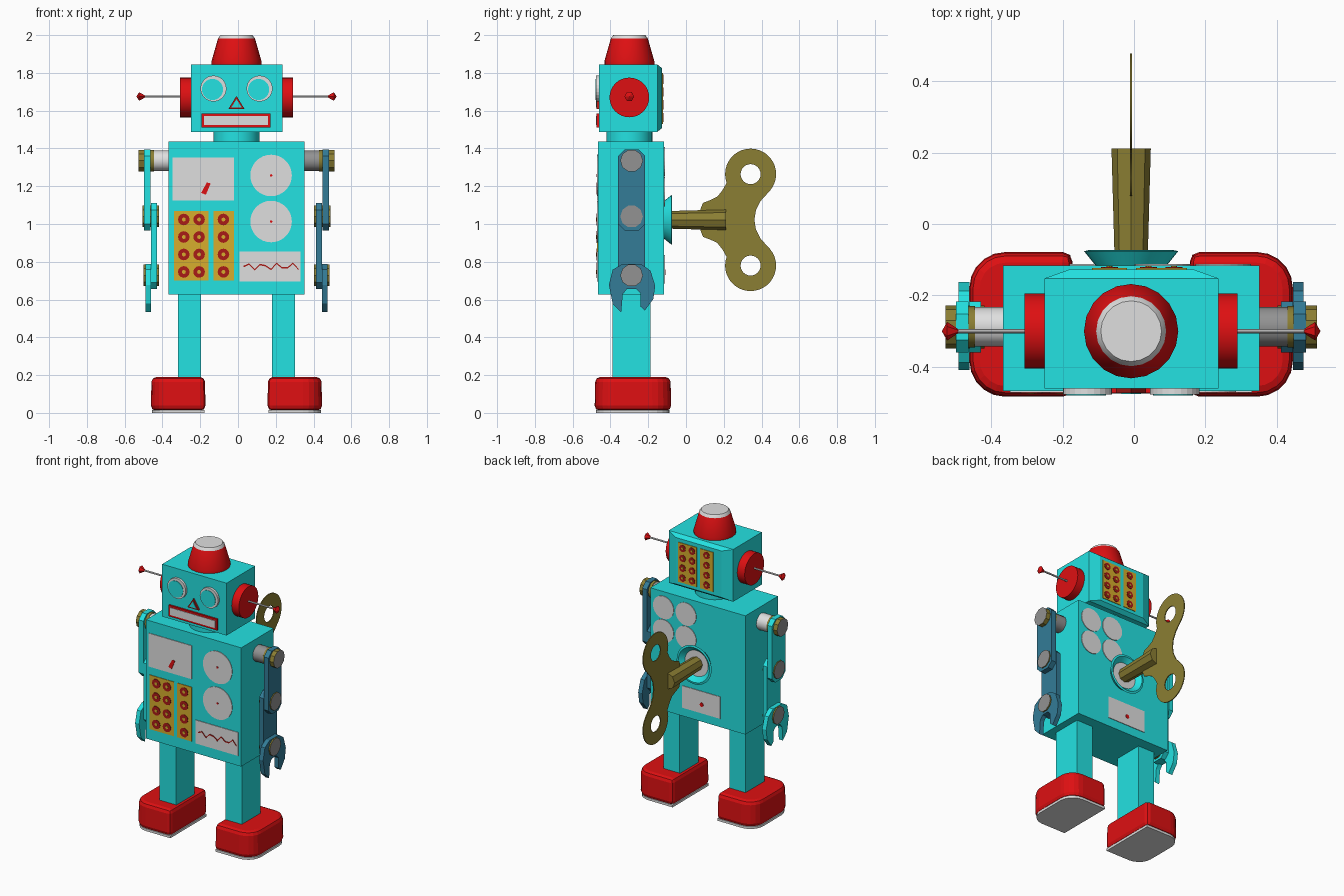
import bpy, bmesh
from math import sin, cos, pi, radians
from mathutils import Vector

if "Cube" in bpy.data.objects:
    bpy.data.objects.remove(bpy.data.objects["Cube"])


def colour(name, r, g, b):
    m = bpy.data.materials.new(name)
    m.use_nodes = True
    m.diffuse_color = (r, g, b, 1)
    m.node_tree.nodes["Principled BSDF"].inputs["Base Color"].default_value = (r, g, b, 1)
    return m


CYAN = colour("cyan paint", .017, .76, .76)
RED = colour("red paint", .73, .005, .006)
WHITE = colour("white paint", .74, .74, .74)
GOLD = colour("gold paint", .68, .42, .026)
OLIVE = colour("olive brass", .26, .21, .033)
BLUE = colour("blue steel", .033, .2, .31)
GREY = colour("grey metal", .29, .29, .29)
MAROON = colour("dark red", .4, .011, .008)

CX, CY = -.008, -.3          # centre line of the robot
FRONT, BACK = -.467, -.116   # torso faces
FACE = -.461                 # head front


def point(axis, u, v, w):
    """u, v across the axis and w along it."""
    return {"x": (w, u, v), "y": (u, w, v), "z": (u, v, w)}[axis]


def finish(name, bm, mats, smooth=False):
    bmesh.ops.remove_doubles(bm, verts=bm.verts, dist=.0001)
    bmesh.ops.recalc_face_normals(bm, faces=bm.faces)
    me = bpy.data.meshes.new(name)
    bm.to_mesh(me)
    bm.free()
    for m in mats:
        me.materials.append(m)
    ob = bpy.data.objects.new(name, me)
    bpy.context.collection.objects.link(ob)
    if smooth:
        bpy.ops.object.select_all(action="DESELECT")
        ob.select_set(True)
        bpy.context.view_layer.objects.active = ob
        bpy.ops.object.shade_smooth_by_angle(angle=radians(35))
    return ob


def prism(name, shapes, axis, lo, hi, mat):
    """Extrude one or more outlines along an axis."""
    bm = bmesh.new()
    for pts in shapes:
        a = [bm.verts.new(point(axis, u, v, lo)) for u, v in pts]
        b = [bm.verts.new(point(axis, u, v, hi)) for u, v in pts]
        bm.faces.new(a)
        bm.faces.new(b)
        for i in range(len(pts)):
            j = (i + 1) % len(pts)
            bm.faces.new((a[i], a[j], b[j], b[i]))
    return finish(name, bm, [mat])


def lathe(name, axis, u, v, profile, mats, n=32):
    """Revolve (radius, height) points; one material per segment."""
    bm = bmesh.new()
    rings = [[bm.verts.new(point(axis, u + r * cos(2 * pi * i / n), v + r * sin(2 * pi * i / n), w))
              for i in range(n)] for r, w in profile]
    for k in range(len(rings) - 1):
        for i in range(n):
            j = (i + 1) % n
            f = bm.faces.new((rings[k][i], rings[k][j], rings[k + 1][j], rings[k + 1][i]))
            f.material_index = min(k, len(mats) - 1)
    bmesh.ops.dissolve_degenerate(bm, dist=.0001, edges=bm.edges)
    return finish(name, bm, mats, n > 10)


def rod(name, axis, u, v, r, a, b, mats, n=32):
    return lathe(name, axis, u, v, [(0, a), (r, a), (r, b), (0, b)], mats, n)


def rect(u0, u1, v0, v1):
    return [(u0, v0), (u1, v0), (u1, v1), (u0, v1)]


def disc(u, v, r, n=24):
    return [(u + r * cos(2 * pi * i / n), v + r * sin(2 * pi * i / n)) for i in range(n)]


def plate(name, shapes, y, out, mat, lift=.004):
    """Thin painted plate lying on a front (out=-1) or back (out=1) face."""
    return prism(name, shapes, "y", y, y + out * lift, mat)


def button_panels(name, panels, z0, z1, y, out, r):
    """Gold panels with columns of ringed buttons: (x0, x1, columns)."""
    spots = []
    for x0, x1, cols in panels:
        for c in cols:
            spots += [(c, z0 + (z1 - z0) * (k + .5) / 4) for k in range(4)]
    plate(name + "_panel", [rect(a, b, z0, z1) for a, b, c in panels], y, out, GOLD)
    plate(name + "_buttons", [disc(u, v, r, 12) for u, v in spots], y, out, MAROON, .007)
    plate(name + "_button_centres", [disc(u, v, r * .35, 8) for u, v in spots], y, out, GOLD, .009)


# Torso and neck
prism("torso", [rect(-.367, .351, .627, 1.437)], "z", 0, 1, CYAN).data
torso = bpy.data.objects["torso"]
for vert in torso.data.vertices:
    x, z, t = vert.co
    vert.co = (x, BACK if t else FRONT, z)
torso.data.flip_normals()
rod("neck", "z", CX, CY, .122, 1.42, 1.5, [CYAN])

# Head with a back that tapers to a smaller panel
bm = bmesh.new()
loops = []
for y, dx, dz in ((FACE, 0, 0), (-.152, 0, 0), (-.127, .07, .02)):
    loops.append([bm.verts.new((x, y, z)) for x, z in rect(-.25 + dx, .236 - dx, 1.488 + dz, 1.845 - dz)])
bm.faces.new(loops[0])
bm.faces.new(loops[2])
for a, b in zip(loops, loops[1:]):
    for i in range(4):
        j = (i + 1) % 4
        bm.faces.new((a[i], a[j], b[j], b[i]))
finish("head", bm, [CYAN])

# Lamp on top of the head
lathe("top_lamp", "z", CX, CY,
      [(0, 1.845), (.132, 1.845), (.132, 1.863), (.098, 1.982), (.085, 2), (0, 2)],
      [RED, RED, RED, WHITE, WHITE], 20)

# Eyes, nose and mouth
for side, ex in (("right", -.13), ("left", .114)):
    plate(side + "_eye_rim", [disc(ex, 1.717, .069)], FACE, -1, WHITE, .016)
    plate(side + "_eye", [disc(ex - .005, 1.712, .056)], FACE - .016, -1, CYAN, .003)
plate("nose_outline", [[(-.05, 1.61), (.034, 1.61), (CX, 1.678)]], FACE, -1, MAROON, .012)
plate("nose", [[(-.035, 1.618), (.019, 1.618), (CX, 1.661)]], FACE - .012, -1, CYAN, .003)
plate("mouth_frame", [rect(-.193, .173, 1.51, 1.586)], FACE, -1, RED, .012)
plate("mouth", [rect(-.18, .16, 1.523, 1.573)], FACE - .012, -1, WHITE, .003)

# Ears and antennas
for side, s in (("right", -1), ("left", 1)):
    rod(side + "_ear", "x", CY, 1.67, .105, CX + s * .235, CX + s * .298, [RED])
    rod(side + "_antenna", "x", CY, 1.675, .006, CX + s * .29, CX + s * .5, [WHITE], 8)
    lathe(side + "_antenna_tip", "x", CY, 1.675,
          [(0, CX + s * .475), (.026, CX + s * .515), (0, CX + s * .53)], [RED], 6)

# Front of the torso: gauge, dials, buttons and chart
plate("gauge", [rect(-.347, -.02, 1.125, 1.353)], FRONT, -1, WHITE)
plate("gauge_needle", [[(-.195, 1.165), (-.17, 1.155), (-.145, 1.215), (-.165, 1.22)]], FRONT, -1, RED, .007)
plate("dials", [disc(.175, z, .11, 32) for z in (1.257, 1.013)], FRONT, -1, WHITE)
plate("dial_pins", [disc(.175, z, .007, 8) for z in (1.257, 1.013)], FRONT, -1, RED, .007)
button_panels("front", [(-.34, -.155, (-.287, -.206)), (-.13, -.02, (-.077,))], .7, 1.07, FRONT, -1, .031)
plate("chart", [rect(.008, .33, .695, .855)], FRONT, -1, WHITE)
steps = [(.03 + .029 * k, .775 + .018 * sin(k * 2.3)) for k in range(11)]
line = [(x, z + .004) for x, z in steps] + [(x, z - .004) for x, z in reversed(steps)]
plate("chart_line", [line], FRONT, -1, MAROON, .007)

# Back of the head and torso
button_panels("back", [(.005, .148, (.041, .112)), (-.118, -.02, (-.069,))], 1.53, 1.8, -.127, 1, .024)
plate("back_dials", [disc(x, z, .078) for x in (.08, .25) for z in (1.17, 1.33)], BACK, 1, WHITE)
plate("back_gauge", [rect(-.18, .11, .685, .835)], BACK, 1, WHITE)
plate("back_gauge_needle", [disc(-.04, .745, .014, 8)], BACK, 1, RED, .007)

# Wind-up key: dished socket, shaft and flat two-lobed handle
KZ = 1.022
lathe("key_socket", "y", CX, KZ, [(.1, BACK), (.132, -.076), (.118, -.073), (.088, -.102), (0, -.102)],
      [CYAN, CYAN, CYAN, WHITE])
lathe("key_shaft", "y", CX, KZ, [(0, -.11), (.046, -.11), (.055, .212), (0, .212)], [OLIVE], 8)
half = [(.362, 0), (.37, .05), (.395, .1)]
half += [(.342 + .135 * cos(radians(a)), .242 + .135 * sin(radians(a))) for a in range(-40, 205, 10)]
half += [(.192, .155), (.165, .122), (.13, .105), (.09, .09), (.078, .06)]
outline = half + [(u, -v) for u, v in reversed(half[1:])]
curve = bpy.data.curves.new("key_handle", "CURVE")
curve.dimensions = "2D"
curve.fill_mode = "BOTH"
curve.extrude = .003
curve.materials.append(OLIVE)
for pts in (outline, disc(.342, .242, .053), disc(.342, -.242, .053)):
    sp = curve.splines.new("POLY")
    sp.points.add(len(pts) - 1)
    for p, (u, v) in zip(sp.points, pts):
        p.co = (u, v, 0, 1)
    sp.use_cyclic_u = True
handle = bpy.data.objects.new("key_handle", curve)
handle.location = (CX, 0, KZ)
handle.rotation_euler = (pi / 2, 0, pi / 2)
bpy.context.collection.objects.link(handle)

# Arms: shoulder drum, two overlapping links, open claw and joint caps
AY = -.288
claw = [(-.12, -.05), (-.1, .03), (-.05, .06), (.05, .06), (.1, .025), (.125, -.055), (.115, -.125),
        (.07, -.185), (.047, -.165), (.047, -.095), (.025, -.072), (-.025, -.072), (-.047, -.1),
        (-.055, -.195), (-.1, -.15)]


def link(z0, z1, w=.071):
    c = .035
    return [(AY - w, z0 + c), (AY - w + c, z0), (AY + w - c, z0), (AY + w, z0 + c),
            (AY + w, z1 - c), (AY + w - c, z1), (AY - w + c, z1), (AY - w, z1 - c)]


for side, s, paint, drum in (("right", -1, CYAN, WHITE), ("left", 1, BLUE, GREY)):
    def at(d):
        return CX + s * d
    rod(side + "_shoulder", "x", AY, 1.335, .055, at(.34), at(.44), [drum], 12)
    rod(side + "_shoulder_ring", "x", AY, 1.335, .058, at(.437), at(.457), [OLIVE], 12)
    prism(side + "_upper_arm", [link(.965, 1.395)], "x", at(.455), at(.49), paint)
    prism(side + "_lower_arm", [link(.655, 1.11)], "x", at(.42), at(.453), paint)
    prism(side + "_claw", [[(AY + u, .728 + v) for u, v in claw]], "x", at(.453), at(.483), paint)
    for joint, z, a, b in (("shoulder", 1.335, .485, .52), ("elbow", 1.04, .41, .497), ("wrist", .728, .41, .492)):
        rod(side + "_" + joint + "_cap", "x", AY, z, .06, at(a), at(b), [OLIVE, OLIVE, GREY], 10)

# Legs and feet; the outer corners of each foot are rounded
for side, s in (("right", -1), ("left", 1)):
    prism(side + "_leg", [rect(CX + s * .187, CX + s * .31, -.39, -.188)], "z", .17, .64, CYAN)
    r, far, near, y0, y1 = .1, .453, .164, -.484, -.078
    foot = [(near, y0)]
    foot += [(far - r + r * cos(radians(a)), y0 + r + r * sin(radians(a))) for a in range(-90, 1, 18)]
    foot += [(far - r + r * cos(radians(a)), y1 - r + r * sin(radians(a))) for a in range(0, 91, 18)]
    foot += [(near, y1)]
    foot = [(CX + s * u, v) for u, v in foot]
    mid = (CX + s * .308, -.281)
    sole = [(mid[0] + (u - mid[0]) * .96, mid[1] + (v - mid[1]) * .96) for u, v in foot]
    prism(side + "_sole", [sole], "z", 0, .016, WHITE)
    ob = prism(side + "_foot", [foot], "z", .012, .19, RED)
    for vert in ob.data.vertices:
        if vert.co.z > .1:       # slight draft towards the top
            vert.co.x = mid[0] + (vert.co.x - mid[0]) * .98
            vert.co.y = mid[1] + (vert.co.y - mid[1]) * .98
    bevel = ob.modifiers.new("rounded top", "BEVEL")
    bevel.width = .026
    bevel.segments = 2
    bevel.limit_method = "ANGLE"
    bevel.angle_limit = radians(60)
